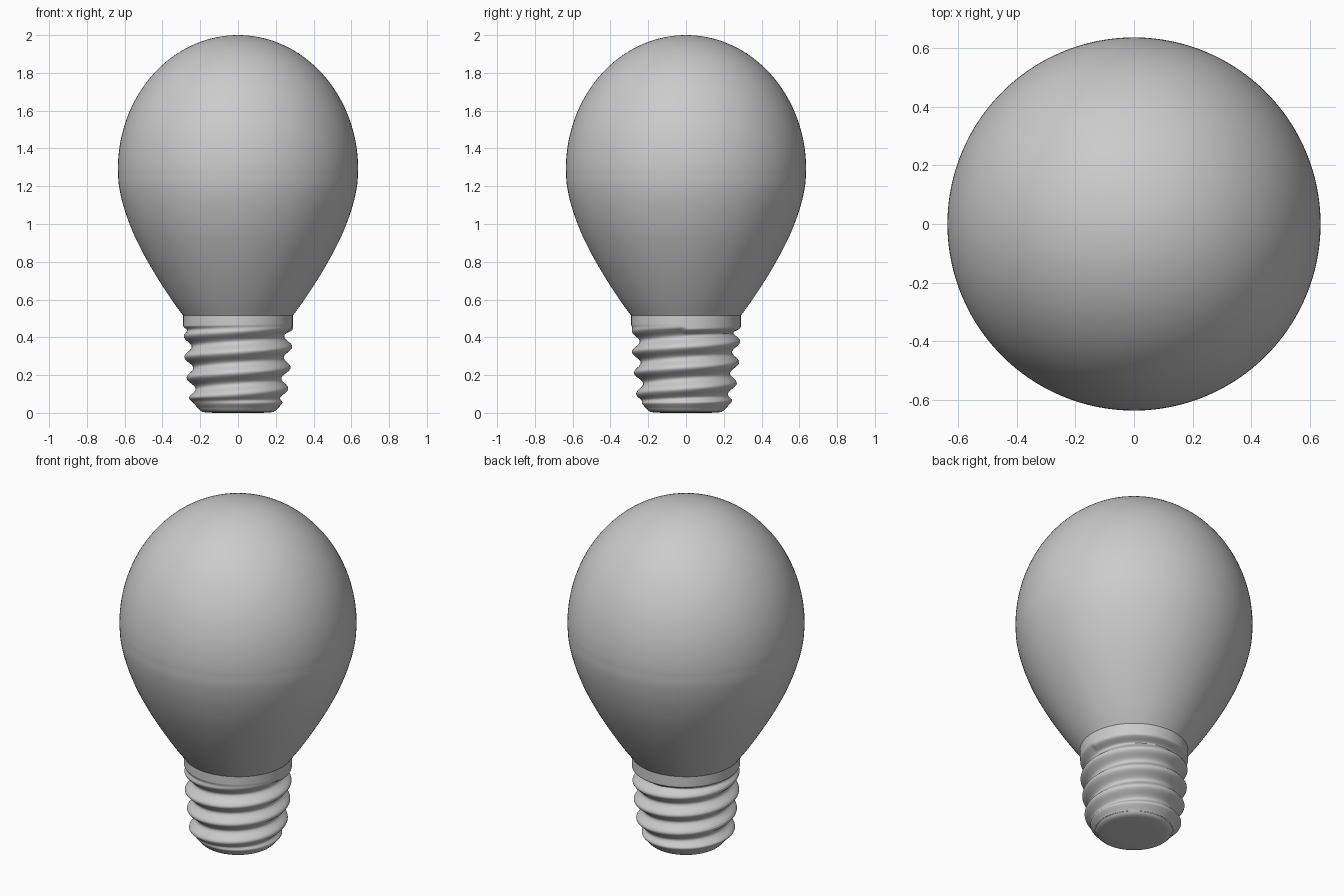
import bpy, math
from mathutils import Vector

if "Cube" in bpy.data.objects:
    bpy.data.objects.remove(bpy.data.objects["Cube"])

SEG = 128


def add_lathe(name, rings, radius_at, cap_bottom=False, cap_top=False):
    """Surface of rings; radius_at(ring, angle) gives (radius, z)."""
    verts, faces = [], []
    for ring in rings:
        for s in range(SEG):
            a = 2 * math.pi * s / SEG
            r, z = radius_at(ring, a)
            verts.append((r * math.cos(a), r * math.sin(a), z))
    for i in range(len(rings) - 1):
        for s in range(SEG):
            t = (s + 1) % SEG
            faces.append((i * SEG + s, i * SEG + t, (i + 1) * SEG + t, (i + 1) * SEG + s))
    if cap_bottom:
        faces.append(tuple(reversed(range(SEG))))
    if cap_top:
        n = (len(rings) - 1) * SEG
        faces.append(tuple(range(n, n + SEG)))
    mesh = bpy.data.meshes.new(name)
    mesh.from_pydata(verts, [], faces)
    obj = bpy.data.objects.new(name, mesh)
    bpy.context.collection.objects.link(obj)
    bpy.ops.object.select_all(action='DESELECT')
    obj.select_set(True)
    bpy.context.view_layer.objects.active = obj
    bpy.ops.object.shade_smooth_by_angle(angle=math.radians(40))
    return obj


def catmull(points, steps):
    p = [Vector(q) for q in points]
    p = [2 * p[0] - p[1]] + p + [2 * p[-1] - p[-2]]
    out = []
    for i in range(1, len(p) - 2):
        for k in range(steps):
            t = k / steps
            a, b, c, d = p[i - 1:i + 3]
            out.append(0.5 * (2 * b + (c - a) * t + (2 * a - 5 * b + 4 * c - d) * t * t
                              + (3 * b - a - 3 * c + d) * t ** 3))
    return [(v.x, v.y) for v in out]


# Glass bulb: tapered neck, then an elongated dome
WIDE, MID = 0.636, 1.29
neck = [(0.29, 0.515), (0.35, 0.597), (0.43, 0.72), (0.502, 0.845),
        (0.56, 0.965), (0.605, 1.09), (0.63, 1.2), (WIDE, MID)]
bulb = catmull(neck, 6)
for k in range(48):
    a = math.pi / 2 * k / 48
    bulb.append((WIDE * math.cos(a), MID + (2 - MID) * math.sin(a)))
bulb.append((0.002, 2.0))
add_lathe("glass_bulb", bulb, lambda ring, a: ring, cap_top=True)

# Screw base: helical thread fading into the collar above and the foot below
PITCH = 0.111


def smooth(lo, hi, x):
    t = min(1, max(0, (x - lo) / (hi - lo)))
    return t * t * (3 - 2 * t)


def thread(z, a):
    turn = a / (2 * math.pi)
    wave = 0.5 + 0.5 * math.cos(2 * math.pi * ((z - 0.35) / PITCH - turn))
    crest = 0.262 + 0.025 * smooth(0.05, 0.36, z)
    root = crest - 0.042
    r = root + (crest - root) * wave
    r += (0.29 - r) * smooth(0.425, 0.46, z - PITCH * (turn - 0.5) * 0.2)
    foot = 0.205 + 0.032 * smooth(0.01, 0.06, z)
    r = foot + (r - foot) * smooth(0.045, 0.085, z)
    return r, z


levels = [0.02 + (0.515 - 0.02) * i / 150 for i in range(151)]
screw = add_lathe("screw_base", levels, thread, cap_top=True)

# Rounded contact foot closing the base
foot = [(0.12, 0.0), (0.17, 0.002), (0.19, 0.006), (0.2, 0.012), (0.2065, 0.02)]
add_lathe("contact_foot", foot, lambda ring, a: ring, cap_bottom=True)
